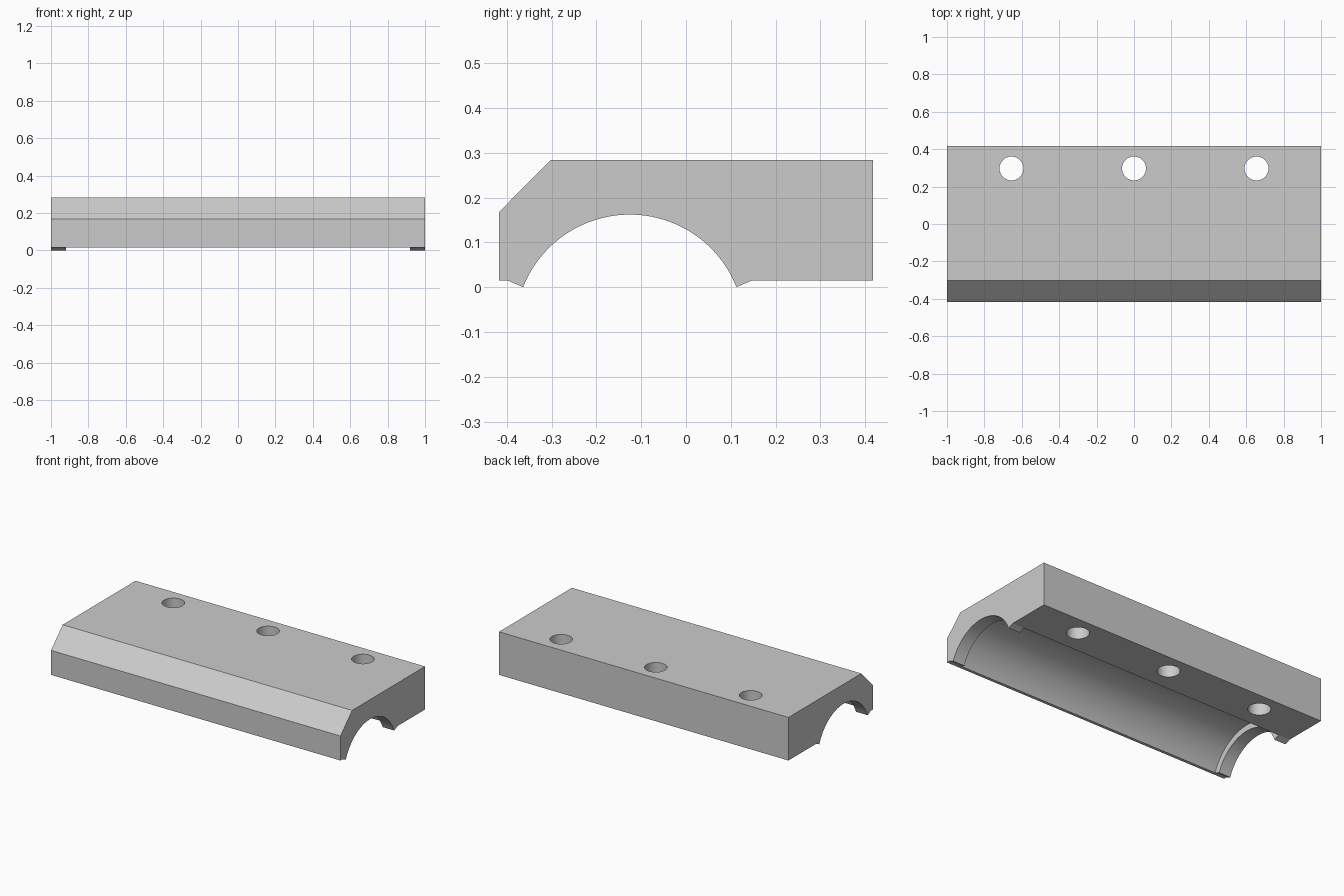
import bpy
import bmesh
from math import atan2, cos, sin, pi, radians

if "Cube" in bpy.data.objects:
    bpy.data.objects.remove(bpy.data.objects["Cube"], do_unlink=True)

grey = bpy.data.materials.new("plain grey")
grey.use_nodes = True
grey.diffuse_color = (0.6, 0.6, 0.6, 1)
grey.node_tree.nodes["Principled BSDF"].inputs["Base Color"].default_value = (0.6, 0.6, 0.6, 1)

HALF_LENGTH, HALF_DEPTH, TOP, UNDERSIDE = 1.0, 0.417, 0.284, 0.015
BORE_Y, BORE_Z, LIP_RADIUS, CHANNEL_RADIUS = -0.1255, -0.094, 0.256, 0.294
LIP_INNER = 0.92


def make_cutter(name, radius, length, location, rotation=(0, 0, 0)):
    bpy.ops.mesh.primitive_cylinder_add(vertices=96, radius=radius, depth=length,
                                        location=location, rotation=rotation)
    cutter = bpy.context.object
    cutter.name = name
    cutter.hide_render = True
    cutter.data.materials.append(grey)
    return cutter


def cut(target, cutter):
    mod = target.modifiers.new(cutter.name, 'BOOLEAN')
    mod.operation = 'DIFFERENCE'
    mod.solver = 'EXACT'
    mod.object = cutter
    bpy.context.view_layer.objects.active = target
    bpy.ops.object.modifier_apply(modifier=mod.name)
    bpy.data.objects.remove(cutter, do_unlink=True)


# Block profile: chamfered front, arched underside with small lips
start = atan2(-BORE_Z, 0.238)
arc = [(BORE_Y + LIP_RADIUS * cos(a), BORE_Z + LIP_RADIUS * sin(a))
       for a in (start + (pi - 2 * start) * i / 48 for i in range(49))]
profile = [(-HALF_DEPTH, UNDERSIDE), (-HALF_DEPTH, 0.168), (-0.302, TOP),
           (HALF_DEPTH, TOP), (HALF_DEPTH, UNDERSIDE), (BORE_Y + 0.273, UNDERSIDE)]
profile += arc + [(BORE_Y - 0.273, UNDERSIDE)]

# Extrude the profile along the length
bm = bmesh.new()
end = bm.faces.new([bm.verts.new((-HALF_LENGTH, y, z)) for y, z in profile])
grown = bmesh.ops.extrude_face_region(bm, geom=[end])["geom"]
bmesh.ops.translate(bm, vec=(2 * HALF_LENGTH, 0, 0),
                    verts=[v for v in grown if isinstance(v, bmesh.types.BMVert)])
bmesh.ops.recalc_face_normals(bm, faces=bm.faces)
mesh = bpy.data.meshes.new("clamp_block")
bm.to_mesh(mesh)
bm.free()
mesh.materials.append(grey)
block = bpy.data.objects.new("clamp_block", mesh)
bpy.context.collection.objects.link(block)

# Wider channel between the end lips
cut(block, make_cutter("channel_cutter", CHANNEL_RADIUS, 2 * LIP_INNER,
                       (0, BORE_Y, BORE_Z), (0, radians(90), 0)))

# Row of bolt holes along the back
for x in (-0.655, 0, 0.655):
    cut(block, make_cutter("bolt_hole_cutter", 0.064, 1, (x, 0.297, 0.15)))

# Smooth the round surfaces, keep edges crisp
bpy.ops.object.select_all(action='DESELECT')
block.select_set(True)
bpy.context.view_layer.objects.active = block
bpy.ops.object.shade_smooth_by_angle(angle=radians(20))
